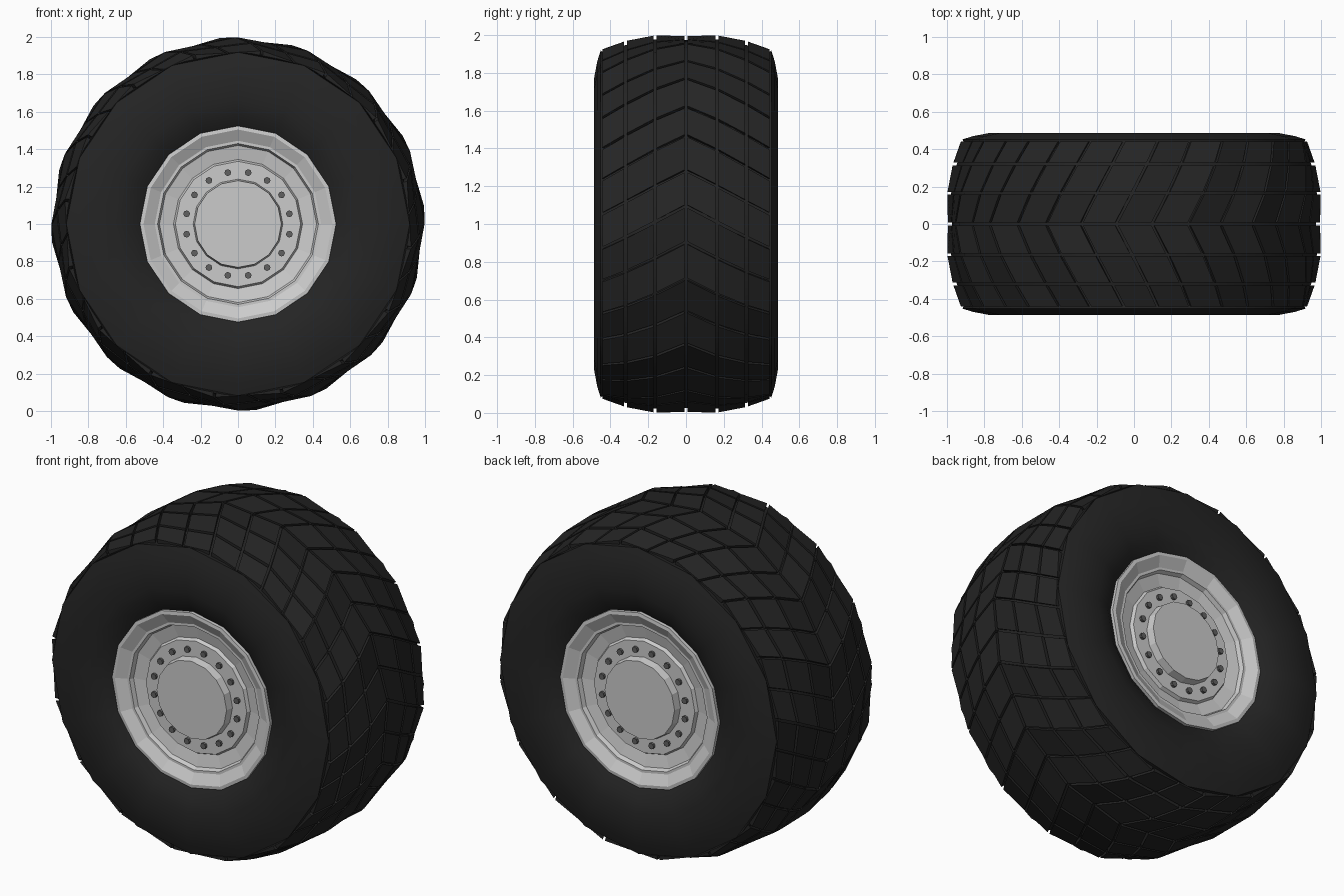
import bpy, bmesh
from math import sin, cos, radians, pi

if "Cube" in bpy.data.objects:
    bpy.data.objects.remove(bpy.data.objects["Cube"])

SIDES = 16
STEP = 360 / SIDES


def material(name, c):
    m = bpy.data.materials.new(name)
    m.diffuse_color = (c, c, c, 1)
    m.use_nodes = True
    m.node_tree.nodes["Principled BSDF"].inputs["Base Color"].default_value = m.diffuse_color
    return m


rubber = material("rubber", 0.018)
steel = material("bolt_steel", 0.12)


def finish(name, bm, mat=None, smooth=None):
    bmesh.ops.recalc_face_normals(bm, faces=bm.faces)
    me = bpy.data.meshes.new(name)
    bm.to_mesh(me)
    bm.free()
    ob = bpy.data.objects.new(name, me)
    bpy.context.collection.objects.link(ob)
    if mat:
        me.materials.append(mat)
    if smooth:
        bpy.ops.object.select_all(action='DESELECT')
        ob.select_set(True)
        bpy.context.view_layer.objects.active = ob
        bpy.ops.object.shade_smooth_by_angle(angle=radians(smooth))
    return ob


def polar(r, deg, y):
    a = radians(deg)
    return (r * cos(a), y, 1 + r * sin(a))


def lathe(bm, rings, cap=False):
    """rings: (radius, y, phase in degrees), joined in order"""
    loops = [[bm.verts.new(polar(r, i * STEP + p, y)) for i in range(SIDES)]
             for r, y, p in rings]
    for a, b in zip(loops, loops[1:]):
        for i in range(SIDES):
            j = (i + 1) % SIDES
            bm.faces.new((a[i], a[j], b[j], b[i]))
    if cap:
        bm.faces.new(loops[0])
        bm.faces.new(loops[-1])


def twist(y):
    return 5.6 - 30.5 * abs(y)


# Tread crown: radius at each distance from the middle
CROWN = [(0, 1.0), (0.165, 1.0), (0.32, 0.972), (0.45, 0.932)]


def crown(y):
    y = abs(y)
    for (y0, r0), (y1, r1) in zip(CROWN, CROWN[1:]):
        if y <= y1:
            return r0 + (r1 - r0) * (y - y0) / (y1 - y0)
    return CROWN[-1][1]


# Tyre carcass: groove floor across the crown, sidewalls tucked in at the rim
half = [(crown(y) - 0.022, y, twist(y)) for y in (0.165, 0.32, 0.435)]
half += [(0.918, 0.452, 0), (0.86, 0.47, 0), (0.77, 0.487, 0),
         (0.66, 0.482, 0), (0.58, 0.462, 0), (0.51, 0.415, 0)]
rings = [(r, -y, p) for r, y, p in reversed(half)]
rings += [(0.978, 0, twist(0))] + half
bm = bmesh.new()
lathe(bm, rings)
finish("tyre", bm, rubber, 40)

# Tread blocks: two per facet, three swept columns on each side
bm = bmesh.new()


def tread_point(y, u, drop):
    r = (crown(y) - drop) * cos(pi / SIDES) / cos(radians(u % STEP - STEP / 2))
    return bm.verts.new(polar(r, u + twist(y), y))


for s in (-1, 1):
    for ya, yb in ((0.008, 0.157), (0.172, 0.312), (0.328, 0.442)):
        for k in range(SIDES * 2):
            u0, u1 = k * STEP / 2 + 0.45, (k + 1) * STEP / 2 - 0.45
            corners = [(s * ya, u0), (s * yb, u0), (s * yb, u1), (s * ya, u1)]
            top = [tread_point(y, u, 0) for y, u in corners]
            low = [tread_point(y, u, 0.03) for y, u in corners]
            bm.faces.new(top)
            bm.faces.new(low[::-1])
            for i in range(4):
                j = (i + 1) % 4
                bm.faces.new((top[i], low[i], low[j], top[j]))
finish("tread_blocks", bm, rubber)

# Rim: lip, stepped dish, bolt plate and raised hub cap, same on both sides
face = [(0.525, 0.41), (0.525, 0.445), (0.505, 0.447), (0.445, 0.415),
        (0.43, 0.415), (0.42, 0.39), (0.345, 0.375), (0.335, 0.395),
        (0.24, 0.395), (0.232, 0.44)]
bm = bmesh.new()
lathe(bm, [(r, -y, 0) for r, y in reversed(face)] + [(r, y, 0) for r, y in face],
      cap=True)
finish("rim", bm)

# Bolts in a ring on each bolt plate
bm = bmesh.new()
N = 8
for s in (-1, 1):
    for k in range(16):
        cx, _, cz = polar(0.28, (k + 0.5) * STEP, 0)
        ends = [[bm.verts.new((cx + 0.018 * cos(2 * pi * i / N), s * y,
                               cz + 0.018 * sin(2 * pi * i / N)))
                 for i in range(N)] for y in (0.385, 0.41)]
        for e in ends:
            bm.faces.new(e)
        for i in range(N):
            j = (i + 1) % N
            bm.faces.new((ends[0][i], ends[0][j], ends[1][j], ends[1][i]))
finish("wheel_bolts", bm, steel)
